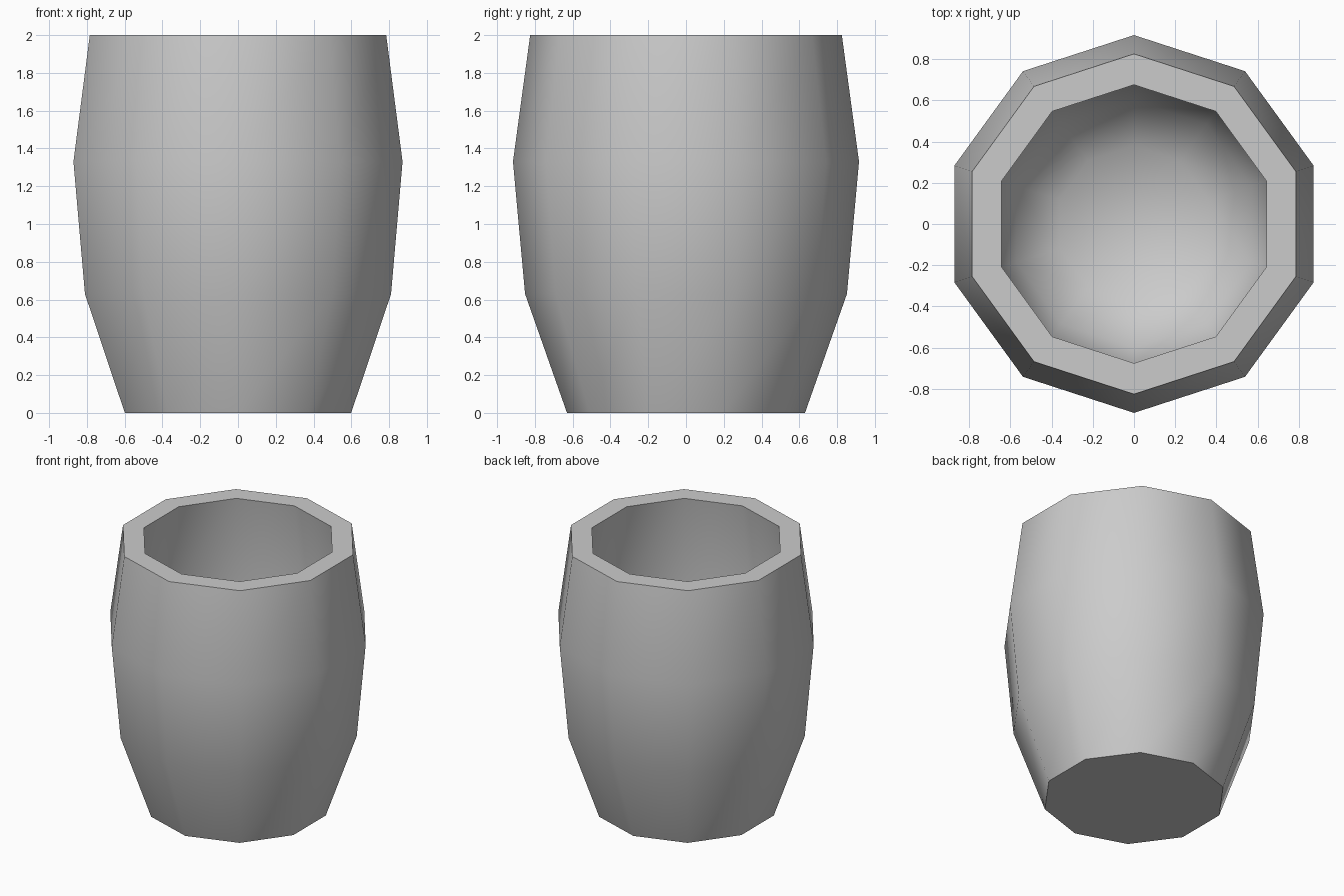
import bpy, bmesh, math

if "Cube" in bpy.data.objects:
    bpy.data.objects.remove(bpy.data.objects["Cube"])

SIDES = 10
# (radius, height) profile: outside from the base up, over the rim, down inside
PROFILE = [(0.63, 0.0), (0.852, 0.63), (0.916, 1.33), (0.825, 2.0),
           (0.675, 2.0), (0.765, 1.33), (0.70, 0.66), (0.60, 0.36), (0.38, 0.19)]

bm = bmesh.new()


def ring(radius, z):
    return [bm.verts.new((radius * math.cos(a), radius * math.sin(a), z))
            for a in (math.pi / 2 + i * math.tau / SIDES for i in range(SIDES))]


# Walls and rim
rings = [ring(r, z) for r, z in PROFILE]
for low, high in zip(rings, rings[1:]):
    for i in range(SIDES):
        j = (i + 1) % SIDES
        bm.faces.new((low[i], low[j], high[j], high[i]))

# Flat underside
bm.faces.new(rings[0][::-1])

# Rounded inner floor
centre = bm.verts.new((0, 0, 0.15))
for i in range(SIDES):
    bm.faces.new((rings[-1][i], rings[-1][(i + 1) % SIDES], centre))

mesh = bpy.data.meshes.new("cup")
bm.to_mesh(mesh)
bm.free()
cup = bpy.data.objects.new("cup", mesh)
bpy.context.collection.objects.link(cup)

# Smooth sides, crisp rim and base
bpy.context.view_layer.objects.active = cup
cup.select_set(True)
bpy.ops.object.shade_smooth_by_angle(angle=math.radians(50))
